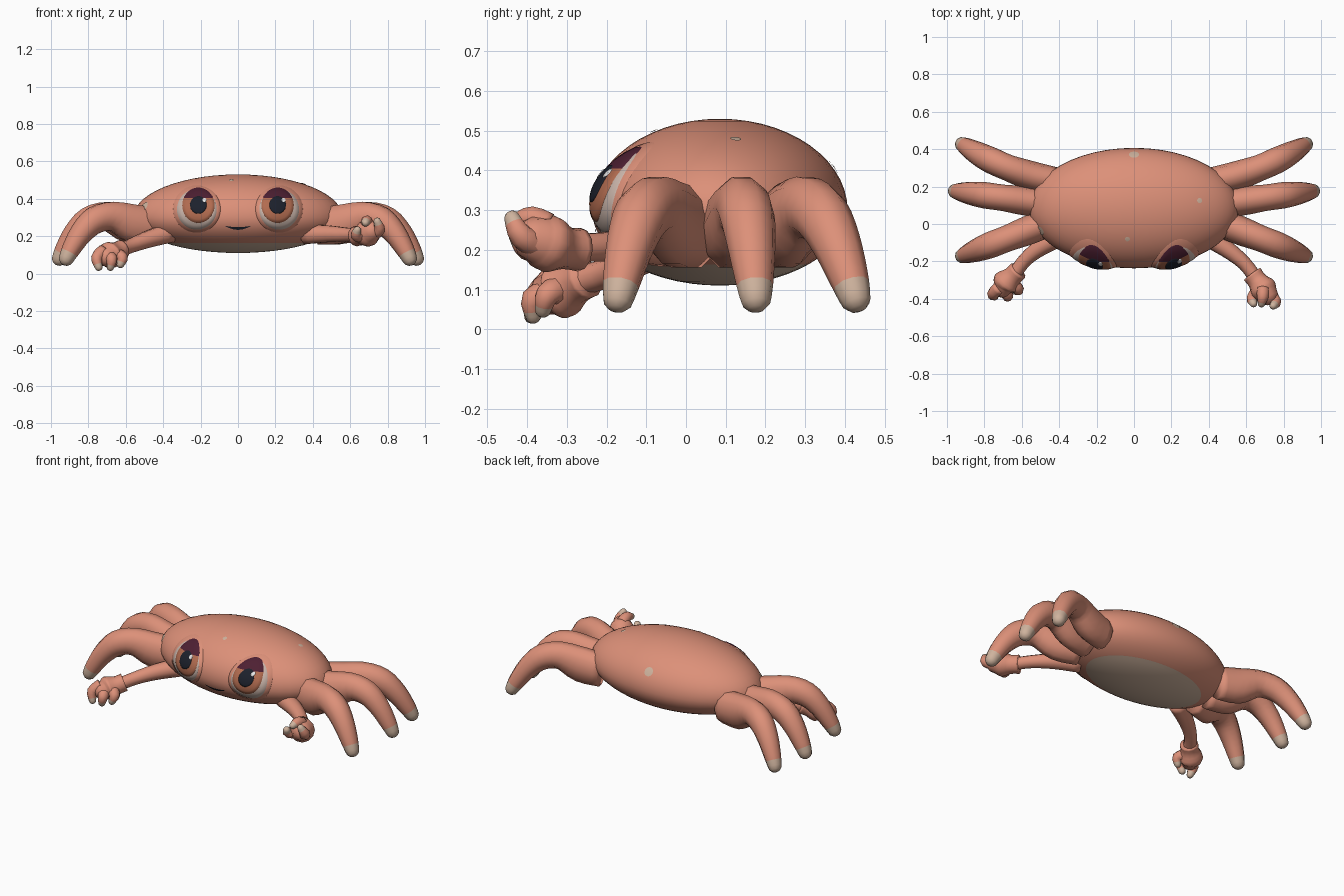
import bpy, bmesh, math
from mathutils import Vector

cube = bpy.data.objects.get("Cube")
if cube:
    bpy.data.objects.remove(cube, do_unlink=True)


def material(name, rgb):
    m = bpy.data.materials.new(name)
    m.use_nodes = True
    m.diffuse_color = (*rgb, 1)
    m.node_tree.nodes["Principled BSDF"].inputs["Base Color"].default_value = (*rgb, 1)
    return m


SALMON = material("salmon shell", (0.72, 0.28, 0.19))
BEIGE = material("beige tips and belly", (0.62, 0.45, 0.34))
EYE = material("eye white", (0.60, 0.47, 0.41))
IRIS = material("brown iris", (0.45, 0.15, 0.08))
LID = material("purple iris top", (0.075, 0.014, 0.032))
DARK = material("dark pupil", (0.012, 0.015, 0.025))
SHINE = material("highlight", (0.8, 0.8, 0.8))

CENTRE = Vector((0, 0.085, 0.30))
RX, RY, UP, DOWN = 0.56, 0.322, 0.23, 0.19


def finish(name, bm, mats):
    bmesh.ops.recalc_face_normals(bm, faces=bm.faces)
    mesh = bpy.data.meshes.new(name)
    bm.to_mesh(mesh)
    bm.free()
    for m in mats:
        mesh.materials.append(m)
    for p in mesh.polygons:
        p.use_smooth = True
    ob = bpy.data.objects.new(name, mesh)
    bpy.context.collection.objects.link(ob)
    return ob


def swell(d):
    """Point on the shell for a unit direction."""
    return CENTRE + Vector((d.x * RX, d.y * RY, d.z * (UP if d.z > 0 else DOWN)))


def front_y(x, z):
    """Depth of the shell's front at x, z."""
    h = (z - CENTRE.z) / (UP if z > CENTRE.z else DOWN)
    return CENTRE.y - RY * math.sqrt(max(0, 1 - (x / RX) ** 2 - h * h))


def skin(bm, rings, cap_start=True, cap_end=True):
    n = len(rings[0])
    for a, b in zip(rings, rings[1:]):
        for i in range(n):
            j = (i + 1) % n
            bm.faces.new((a[i], a[j], b[j], b[i]))
    if cap_start:
        bm.faces.new(rings[0])
    if cap_end:
        bm.faces.new(rings[-1])


def spline(pts, steps=3):
    """Catmull-Rom through tuples of any length."""
    p = [pts[0]] + pts + [pts[-1]]
    out = []
    for a, b, c, d in zip(p, p[1:], p[2:], p[3:]):
        for k in range(steps):
            t = k / steps
            out.append([w + (y - v) * t / 2 + (v - 2.5 * w + 2 * y - z / 2) * t * t
                        + (1.5 * (w - y) + (z - v) / 2) * t ** 3
                        for v, w, y, z in zip(a, b, c, d)])
    return out + [list(pts[-1])]


def limb(name, pts, sides=10, tip=0.0):
    """Tapered rounded tube; each point is x, y, z, radius, sideways flatness."""
    path = spline(pts)
    mids = [Vector(p[:3]) for p in path]
    bm, rings = bmesh.new(), []
    side = None
    for i, p in enumerate(path):
        t = (mids[min(i + 1, len(path) - 1)] - mids[max(i - 1, 0)]).normalized()
        side = t.cross(Vector((0, 0, 1))) if side is None else side - t * side.dot(t)
        side.normalize()
        up = side.cross(t)
        last = i == len(path) - 1
        domes = ((0, 1), (0.5, 0.87), (0.85, 0.53), (0.97, 0.2)) if last else ((0, 1),)
        for along, scale in domes:
            ring = []
            for k in range(sides):
                a = math.tau * k / sides
                off = side * math.cos(a) * p[4] + up * math.sin(a)
                ring.append(bm.verts.new(mids[i] + t * p[3] * along + off * p[3] * scale))
            rings.append(ring)
    skin(bm, rings)
    for f in bm.faces:
        near_end = (f.calc_center_median() - mids[-1]).length < tip
        f.material_index = 1 if near_end else 0
    return finish(name, bm, (SALMON, BEIGE))


# Shell with a flat-edged belly colour
bm = bmesh.new()
bmesh.ops.create_uvsphere(bm, u_segments=48, v_segments=28, radius=1)
for v in bm.verts:
    v.co = swell(v.co)
BELLY = 0.163
bmesh.ops.bisect_plane(bm, geom=bm.verts[:] + bm.edges[:] + bm.faces[:],
                       plane_co=(0, 0, BELLY), plane_no=(0, 0, 1))
for f in bm.faces:
    f.material_index = int(f.calc_center_median().z < BELLY)
finish("shell", bm, (SALMON, BEIGE))


# Eyes: thin domed plates lying on the shell
def eye_plate(name, eye_x, x, z, rx, rz, lift, mat, split=None):
    bm, rings = bmesh.new(), []
    for r in (0.02, 0.2, 0.4, 0.6, 0.8, 1, 1.01):
        ring = []
        for k in range(36):
            a = math.tau * k / 36
            px, pz = x + rx * r * math.cos(a), z + rz * r * math.sin(a)
            d = ((px - eye_x) ** 2 + (pz - 0.345) ** 2) / 0.128 ** 2
            dome = 0.022 * max(0, 1 - d)
            y = front_y(px, pz) - dome - lift
            ring.append(bm.verts.new((px, y + (0.006 if r > 1 else 0), pz)))
        rings.append(ring)
    skin(bm, rings, cap_end=False)
    if split:
        bmesh.ops.bisect_plane(bm, geom=bm.verts[:] + bm.edges[:] + bm.faces[:],
                               plane_co=(0, 0, split), plane_no=(0, 0, 1))
        for f in bm.faces:
            f.material_index = int(f.calc_center_median().z > split)
    finish(name, bm, (mat, LID))


for s, label in ((1, "left"), (-1, "right")):
    ex = 0.22 * s
    eye_plate(label + "_eyelid", ex, ex, 0.345, 0.126, 0.126, 0.001, SALMON)
    eye_plate(label + "_eye_white", ex, ex, 0.343, 0.106, 0.108, 0.003, EYE)
    eye_plate(label + "_iris", ex, 0.212 * s, 0.365, 0.086, 0.094, 0.005, IRIS, 0.405)
    eye_plate(label + "_pupil", ex, 0.212 * s, 0.367, 0.044, 0.047, 0.007, DARK)
    eye_plate(label + "_shine", ex, 0.212 * s + 0.032, 0.393, 0.011, 0.011, 0.009, SHINE)

# Mouth: a slim smiling crescent
bm = bmesh.new()
rows = []
for i in range(17):
    x = -0.07 + 0.14 * i / 16
    u = (x / 0.07) ** 2
    pair = (0.248 + 0.008 * u, 0.234 + 0.021 * u)
    rows.append([bm.verts.new((x, front_y(x, z) - 0.004, z)) for z in pair])
for a, b in zip(rows, rows[1:]):
    bm.faces.new((a[0], a[1], b[1], b[0]))
finish("mouth", bm, (DARK,))

# Pale spots on the shell: x, y, radius
for n, (x, y, r) in enumerate(((0, 0.37, 0.028), (0.35, 0.125, 0.014),
                               (-0.035, -0.08, 0.013), (-0.5, -0.035, 0.026))):
    dx, dy = x / RX, (y - CENTRE.y) / RY
    d = Vector((dx, dy, math.sqrt(max(0.01, 1 - dx * dx - dy * dy))))
    normal = Vector((d.x / RX, d.y / RY, d.z / UP)).normalized()
    ax = normal.orthogonal().normalized()
    ay = normal.cross(ax)
    bm = bmesh.new()
    verts = []
    for k in range(16):
        a = math.tau * k / 16
        p = swell(d) + (ax * math.cos(a) + ay * math.sin(a)) * r - CENTRE
        q = Vector((p.x / RX, p.y / RY, p.z / UP)).normalized()
        verts.append(bm.verts.new(swell(q) + normal * 0.003))
    top = bm.verts.new(swell(d) + normal * 0.004)
    for a, b in zip(verts, verts[1:] + verts[:1]):
        bm.faces.new((a, b, top))
    finish(f"spot_{n}", bm, (BEIGE,))

# Walking legs: shared profile of x, z, radius, flatness, swept in y
PROFILE = ((0.44, 0.25, 0.10, 0.75), (0.57, 0.265, 0.108, 0.72), (0.69, 0.305, 0.083, 0.85),
           (0.79, 0.285, 0.074, 0.95), (0.865, 0.215, 0.062, 1), (0.92, 0.13, 0.05, 1),
           (0.945, 0.082, 0.041, 1))
LEGS = {"front": (0.02, -0.075, -0.17, 0.97), "middle": (0.105, 0.14, 0.175, 1.01),
        "back": (0.23, 0.30, 0.425, 0.97)}
for s, label in ((1, "left"), (-1, "right")):
    for name, (root, knee, end, reach) in LEGS.items():
        pts = []
        for x, z, r, flat in PROFILE:
            u = (x - 0.44) / 0.505
            y = root * (1 - u) * (1 - 2 * u) + knee * 4 * u * (1 - u) + end * u * (2 * u - 1)
            pts.append((s * x * reach, y, z, r, flat))
        limb(f"{label}_{name}_leg", pts, tip=0.052)

# Arms, cuffed palms and curled fingers
ARMS = {
    "left": [[(0.36, -0.05, 0.21, 0.055, 1), (0.49, -0.13, 0.212, 0.046, 1),
              (0.59, -0.21, 0.207, 0.038, 1), (0.65, -0.29, 0.205, 0.037, 1)],
             [(0.632, -0.268, 0.2, 0.055, 1), (0.66, -0.305, 0.205, 0.054, 1),
              (0.69, -0.345, 0.215, 0.073, 1), (0.71, -0.375, 0.225, 0.06, 1)]],
    "right": [[(-0.36, -0.05, 0.22, 0.055, 1), (-0.49, -0.12, 0.18, 0.046, 1),
               (-0.58, -0.19, 0.145, 0.038, 1), (-0.64, -0.27, 0.12, 0.037, 1)],
              [(-0.62, -0.25, 0.13, 0.053, 1), (-0.65, -0.28, 0.115, 0.054, 1),
               (-0.685, -0.315, 0.098, 0.073, 1), (-0.70, -0.34, 0.09, 0.055, 1)]],
}
FINGERS = {
    "left": [[(0.72, -0.37, 0.21), (0.757, -0.415, 0.235), (0.745, -0.437, 0.278)],
             [(0.69, -0.35, 0.26), (0.688, -0.39, 0.28), (0.682, -0.425, 0.272)],
             [(0.66, -0.36, 0.20), (0.632, -0.40, 0.205), (0.638, -0.425, 0.232)]],
    "right": [[(-0.72, -0.34, 0.12), (-0.755, -0.375, 0.085), (-0.745, -0.388, 0.035)],
              [(-0.69, -0.345, 0.09), (-0.675, -0.385, 0.075), (-0.682, -0.385, 0.035)],
              [(-0.65, -0.32, 0.10), (-0.618, -0.35, 0.085), (-0.628, -0.36, 0.05)]],
}
for label, (arm, palm) in ARMS.items():
    limb(label + "_arm", arm)
    limb(label + "_palm", palm, sides=12)
    for n, pts in enumerate(FINGERS[label]):
        widths = (0.036, 0.031, 0.021)
        limb(f"{label}_finger_{n}", [(*p, w, 1) for p, w in zip(pts, widths)], tip=0.026)
